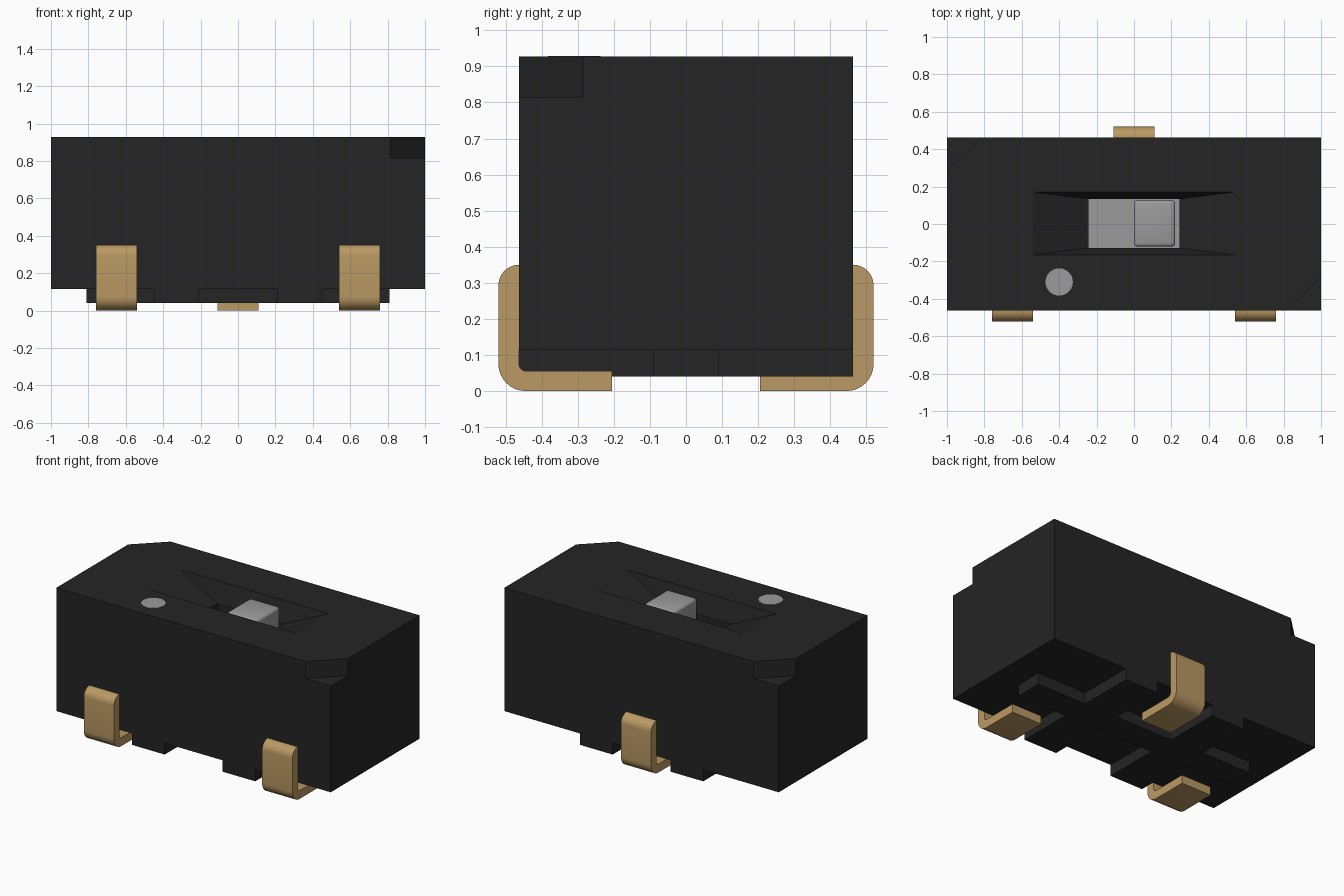
import bpy, bmesh, math
from mathutils import Vector

if "Cube" in bpy.data.objects:
    bpy.data.objects.remove(bpy.data.objects["Cube"], do_unlink=True)


def material(name, r, g, b):
    m = bpy.data.materials.new(name)
    m.use_nodes = True
    m.diffuse_color = (r, g, b, 1)
    bsdf = m.node_tree.nodes["Principled BSDF"]
    bsdf.inputs["Base Color"].default_value = (r, g, b, 1)
    bsdf.inputs["Roughness"].default_value = 0.6
    return m


BLACK = material("black plastic", 0.018, 0.018, 0.018)
GREY = material("grey plastic", 0.33, 0.33, 0.33)
GOLD = material("gold metal", 0.49, 0.32, 0.125)


def loft(name, lower, upper, mat):
    """Solid between two matching rings of 3D points."""
    bm = bmesh.new()
    a = [bm.verts.new(p) for p in lower]
    b = [bm.verts.new(p) for p in upper]
    n = len(a)
    bm.faces.new(a[::-1])
    bm.faces.new(b)
    for i in range(n):
        j = (i + 1) % n
        bm.faces.new((a[i], a[j], b[j], b[i]))
    bmesh.ops.recalc_face_normals(bm, faces=bm.faces)
    mesh = bpy.data.meshes.new(name)
    bm.to_mesh(mesh)
    bm.free()
    mesh.materials.append(mat)
    obj = bpy.data.objects.new(name, mesh)
    bpy.context.collection.objects.link(obj)
    return obj


def prism(name, outline, z0, z1, mat):
    return loft(name, [(x, y, z0) for x, y in outline],
                [(x, y, z1) for x, y in outline], mat)


def rect(hx, hy, cx=0, cy=0):
    return [(cx + sx * hx, cy + sy * hy)
            for sx, sy in ((-1, -1), (1, -1), (1, 1), (-1, 1))]


def activate(obj):
    bpy.ops.object.select_all(action='DESELECT')
    obj.select_set(True)
    bpy.context.view_layer.objects.active = obj


def cut(target, cutter):
    mod = target.modifiers.new("cut", 'BOOLEAN')
    mod.operation = 'DIFFERENCE'
    mod.solver = 'EXACT'
    mod.object = cutter
    activate(target)
    bpy.ops.object.modifier_apply(modifier=mod.name)
    bpy.data.objects.remove(cutter, do_unlink=True)


def arc(cy, cz, r, start, end, steps=8):
    return [(cy + r * math.cos(math.radians(start + (end - start) * i / steps)),
             cz + r * math.sin(math.radians(start + (end - start) * i / steps)))
            for i in range(steps + 1)]


# Housing block
HY, BASE, TOP = 0.463, 0.115, 0.927
housing = prism("housing", rect(1, HY), BASE, TOP, BLACK)

# Notches on two opposite top corners
for s in (1, -1):
    corner = [(0.815, -HY), (0.715, -HY - 0.1), (1.1, -HY - 0.1),
              (1.1, -0.185), (1, -0.285)]
    cut(housing, prism("notch_cutter", [(s * x, s * y) for x, y in corner],
                       0.815, TOP + 0.1, BLACK))

# Tapered finger slot with a window for the slider
depth, over = 0.13, 0.02
k = 1 + over / depth
low = rect(0.25, 0.132, 0, 0.003)
high = rect(0.25 + 0.29 * k, 0.132 + 0.036 * k, 0, 0.003)
cut(housing, loft("slot_cutter", [(x, y, TOP - depth) for x, y in low],
                  [(x, y, TOP + over) for x, y in high], BLACK))
cut(housing, prism("window_cutter", rect(0.244, 0.13, 0, 0.003), 0.62, TOP - 0.1, BLACK))

# Raised standoff pattern below the housing
quarter = [(0.81, 0.09), (0.45, 0.09), (0.45, HY), (0.21, HY), (0.21, 0.09)]
half = quarter + [(-x, y) for x, y in quarter[::-1]]
prism("standoffs", half + [(x, -y) for x, y in half[::-1]], 0.04, BASE, BLACK)

# Slider: flat carrier and knob with softened edges
prism("slider_carrier", rect(0.244, 0.13, 0, 0.003), 0.64, 0.74, GREY)
knob = prism("slider_knob", rect(0.11, 0.124, 0.11, 0.003), 0.72, 0.905, GREY)
bev = knob.modifiers.new("soft_edges", 'BEVEL')
bev.width = 0.018
bev.segments = 3
activate(knob)
bpy.ops.object.modifier_apply(modifier=bev.name)
bpy.ops.object.shade_smooth_by_angle()

# Round position mark on the top
dot = [(x, y) for x, y in arc(-0.4, -0.31, 0.073, 0, 360, 40)[:-1]]
prism("position_mark", dot, TOP - 0.003, TOP + 0.002, GREY)

# Bent terminals: L-shaped section with rounded bend and tip
section = ([(0.205, 0), (0.445, 0)][:1]
           + arc(0.445, 0.075, 0.075, -90, 0)
           + arc(0.463, 0.293, 0.057, 0, 90)
           + arc(0.443, 0.075, 0.02, 0, -90, 4)
           + [(0.205, 0.055)])
for name, cx, side in (("front_right_terminal", -0.65, -1),
                       ("front_left_terminal", 0.65, -1),
                       ("back_terminal", 0, 1)):
    t = loft(name, [(cx - 0.11, side * y, z) for y, z in section],
             [(cx + 0.11, side * y, z) for y, z in section], GOLD)
    activate(t)
    bpy.ops.object.shade_smooth_by_angle()
